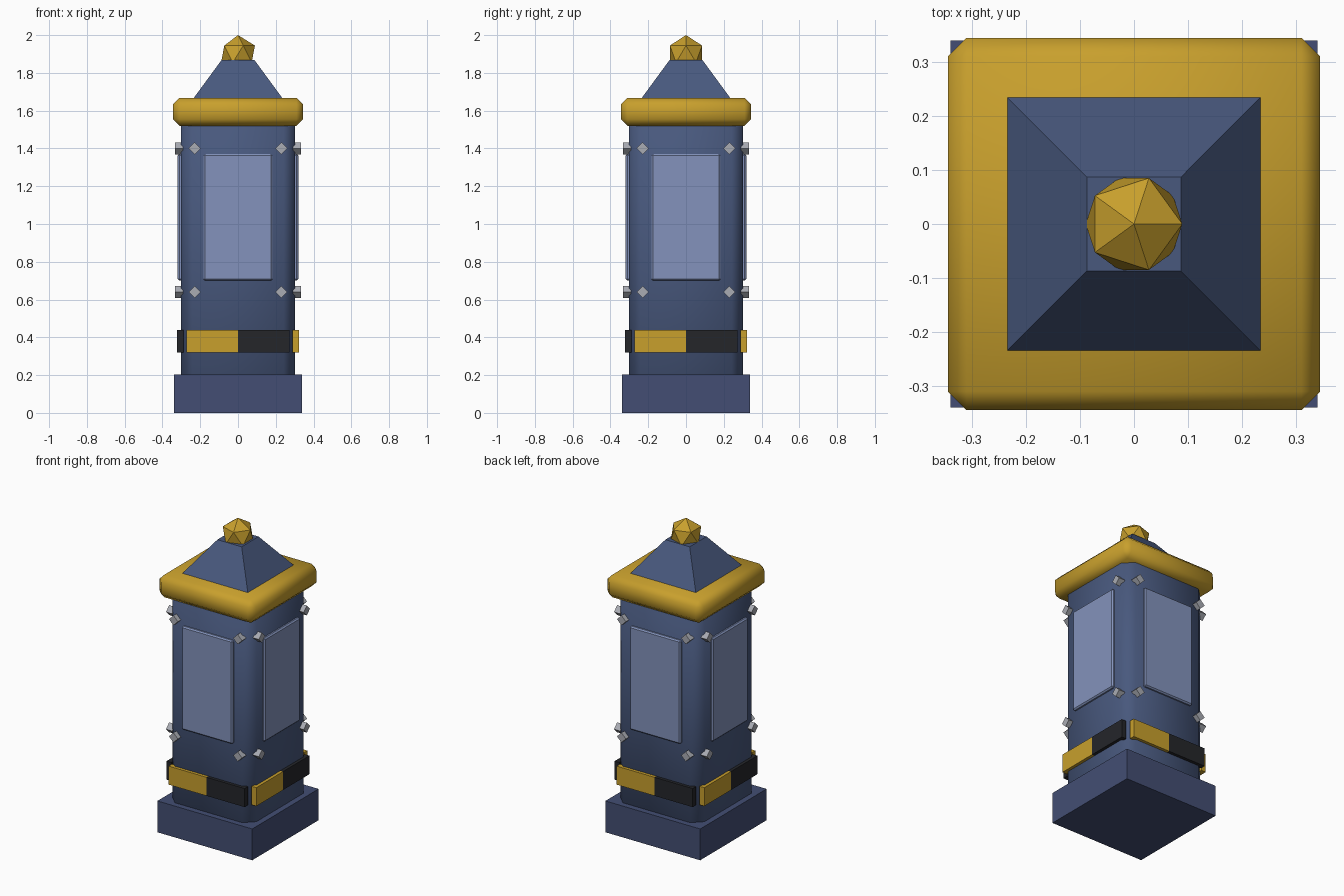
import bpy, math
from mathutils import Matrix, Vector

if "Cube" in bpy.data.objects:
    bpy.data.objects.remove(bpy.data.objects["Cube"])


def material(name, rgb):
    # colours are picked as sRGB and stored linear
    m = bpy.data.materials.new(name)
    m.diffuse_color = (*[c ** 2.2 for c in rgb], 1)
    m.use_nodes = True
    m.node_tree.nodes["Principled BSDF"].inputs["Base Color"].default_value = m.diffuse_color
    return m


NAVY = material("navy", (0.29, 0.35, 0.49))
DARK_NAVY = material("dark_navy", (0.27, 0.31, 0.45))
PANEL = material("pale_blue", (0.51, 0.57, 0.73))
GOLD = material("gold", (0.78, 0.62, 0.19))
BLACK = material("black", (0.16, 0.165, 0.18))
STEEL = material("steel", (0.66, 0.67, 0.70))


def finish(name, mat, bevel=0.0, smooth=False, turn=0):
    ob = bpy.context.object
    ob.name = name
    ob.data.materials.append(mat)
    bpy.ops.object.transform_apply(location=True, rotation=True, scale=True)
    if smooth:
        bpy.ops.object.shade_smooth()
    if bevel:
        mod = ob.modifiers.new("edge_bevel", 'BEVEL')
        mod.width = bevel
        mod.segments = 1
        mod.limit_method = 'NONE'
    ob.data.transform(Matrix.Rotation(turn * math.pi / 2, 4, 'Z'))
    return ob


def box(name, lo, hi, mat, **kw):
    lo, hi = Vector(lo), Vector(hi)
    bpy.ops.mesh.primitive_cube_add(size=1, location=(lo + hi) / 2)
    bpy.context.object.scale = hi - lo
    return finish(name, mat, **kw)


# Plinth, chamfered body and gold cap
box("plinth", (-0.34, -0.34, 0), (0.34, 0.34, 0.203), DARK_NAVY)
box("body", (-0.302, -0.302, 0.14), (0.302, 0.302, 1.6), NAVY, bevel=0.06, smooth=True)
box("cap", (-0.345, -0.345, 1.52), (0.345, 0.345, 1.667), GOLD, bevel=0.035, smooth=True)

# Truncated pyramid roof with faceted finial
r2 = math.sqrt(2)
bpy.ops.mesh.primitive_cone_add(vertices=4, radius1=0.236 * r2, radius2=0.087 * r2,
                                depth=0.203, location=(0, 0, 1.7665),
                                rotation=(0, 0, math.pi / 4))
finish("roof", NAVY)
bpy.ops.mesh.primitive_ico_sphere_add(subdivisions=1, radius=0.1, location=(0, 0, 1.9))
finish("finial", GOLD)

# Every side carries a panel, four rivets and a two-colour stripe
for k, side in enumerate(("front", "right", "back", "left")):
    box(f"{side}_panel", (-0.182, -0.319, 0.70), (0.182, -0.28, 1.37), PANEL,
        bevel=0.008, turn=k)
    box(f"{side}_stripe_gold", (-0.272, -0.322, 0.32), (0, -0.288, 0.44), GOLD, turn=k)
    box(f"{side}_stripe_black", (0, -0.322, 0.32), (0.272, -0.288, 0.44), BLACK, turn=k)
    for x in (-0.23, 0.23):
        for z in (0.64, 1.40):
            bpy.ops.mesh.primitive_cylinder_add(vertices=4, radius=0.032, depth=0.043,
                                                location=(x, -0.3115, z),
                                                rotation=(math.pi / 2, 0, 0))
            finish(f"{side}_rivet", STEEL, turn=k)
